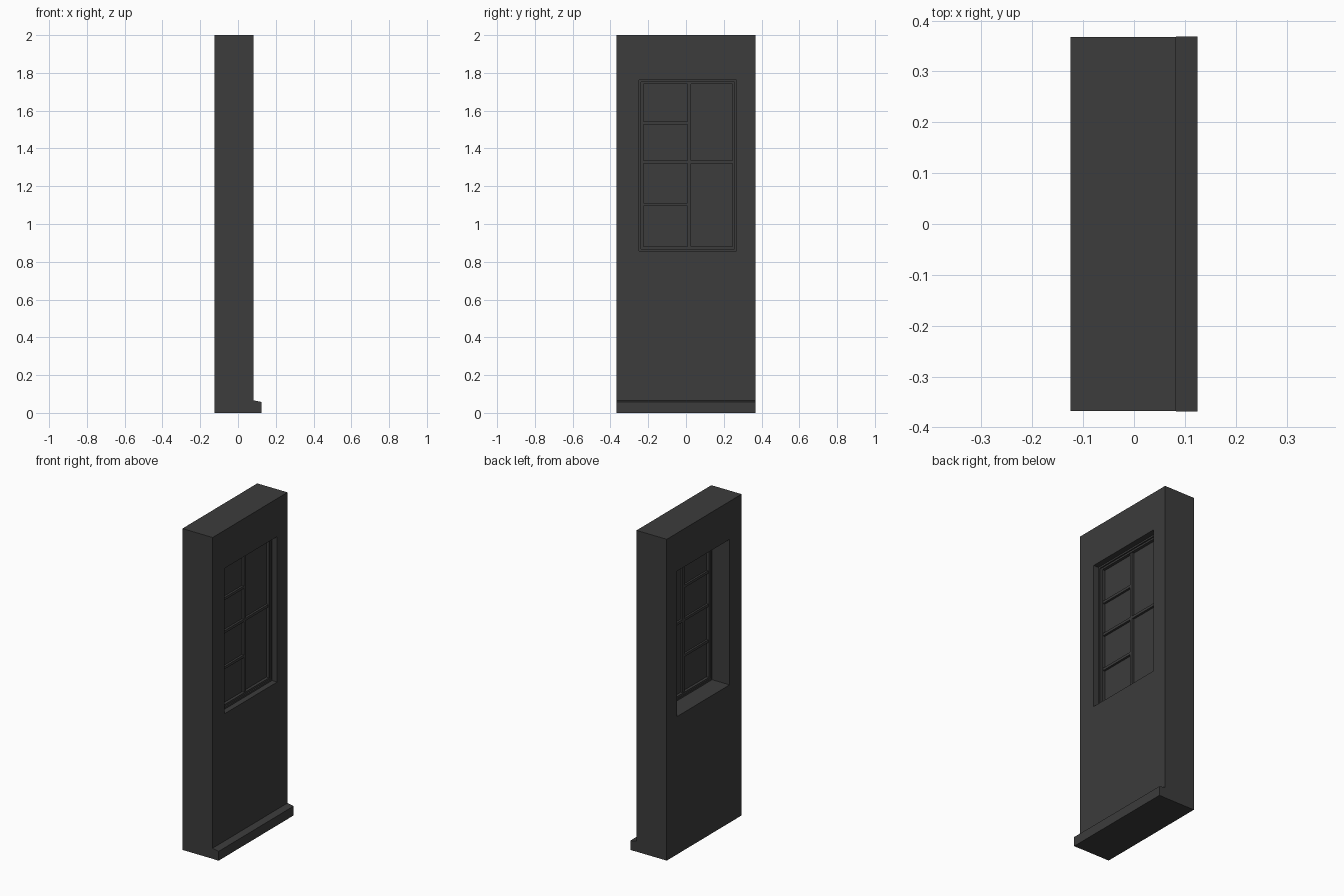
import bpy, bmesh

if "Cube" in bpy.data.objects:
    bpy.data.objects.remove(bpy.data.objects["Cube"])

dark = bpy.data.materials.new("dark_grey")
dark.diffuse_color = (0.045, 0.045, 0.045, 1)
dark.use_nodes = True
dark.node_tree.nodes["Principled BSDF"].inputs["Base Color"].default_value = dark.diffuse_color


def finish(name, bm):
    bmesh.ops.recalc_face_normals(bm, faces=bm.faces)
    mesh = bpy.data.meshes.new(name)
    bm.to_mesh(mesh)
    bm.free()
    mesh.materials.append(dark)
    obj = bpy.data.objects.new(name, mesh)
    bpy.context.collection.objects.link(obj)
    return obj


def box(name, x, y, z):
    bm = bmesh.new()
    bmesh.ops.create_cube(bm, size=1)
    for v in bm.verts:
        v.co = [a + (c + 0.5) * (b - a) for (a, b), c in zip((x, y, z), v.co)]
    return finish(name, bm)


def ring(name, x, outer, inner):
    """Rectangular frame in the y-z plane; rects are (y0, y1, z0, z1)."""
    bm = bmesh.new()
    loops = []
    for xx, (y0, y1, z0, z1) in ((x[0], outer), (x[1], outer), (x[1], inner), (x[0], inner)):
        loops.append([bm.verts.new((xx, y, z)) for y, z in
                      ((y0, z0), (y1, z0), (y1, z1), (y0, z1))])
    for i in range(4):
        a, b = loops[i], loops[(i + 1) % 4]
        for j in range(4):
            k = (j + 1) % 4
            bm.faces.new((a[j], a[k], b[k], b[j]))
    return finish(name, bm)


HOLE = (-0.25, 0.267, 0.858, 1.763)
SASH = (-0.239, 0.256, 0.868, 1.753)
PANE = (-0.226, 0.247, 0.88, 1.742)

# wall with window opening
ring("wall", (-0.125, 0.083), (-0.368, 0.368, 0, 2), HOLE)

# skirting board with sloped top, extruded along y
bm = bmesh.new()
face = bm.faces.new([bm.verts.new((x, -0.369, z)) for x, z in
                     ((0.083, 0), (0.125, 0), (0.125, 0.058), (0.083, 0.066))])
new = bmesh.ops.extrude_face_region(bm, geom=[face], use_keep_orig=True)["geom"]
bmesh.ops.translate(bm, vec=(0, 0.738, 0),
                    verts=[g for g in new if isinstance(g, bmesh.types.BMVert)])
finish("skirting_board", bm)

# window frame and sash
ring("window_frame", (-0.005, 0.048), HOLE, SASH)
ring("window_sash", (0.0, 0.040), SASH, PANE)

# glazing bars
BAR = (0.005, 0.035)
MID = (0.009, 0.026)
box("vertical_bar", BAR, MID, PANE[2:])
for side, ys in (("left", (PANE[0], MID[0])), ("right", (MID[1], PANE[1]))):
    heights = (1.104, 1.327, 1.534) if side == "left" else (1.327,)
    for i, z in enumerate(heights):
        box(f"{side}_bar_{i}", BAR, ys, (z - 0.008, z + 0.008))

# glass
box("glass", (0.017, 0.022), PANE[:2], PANE[2:])
